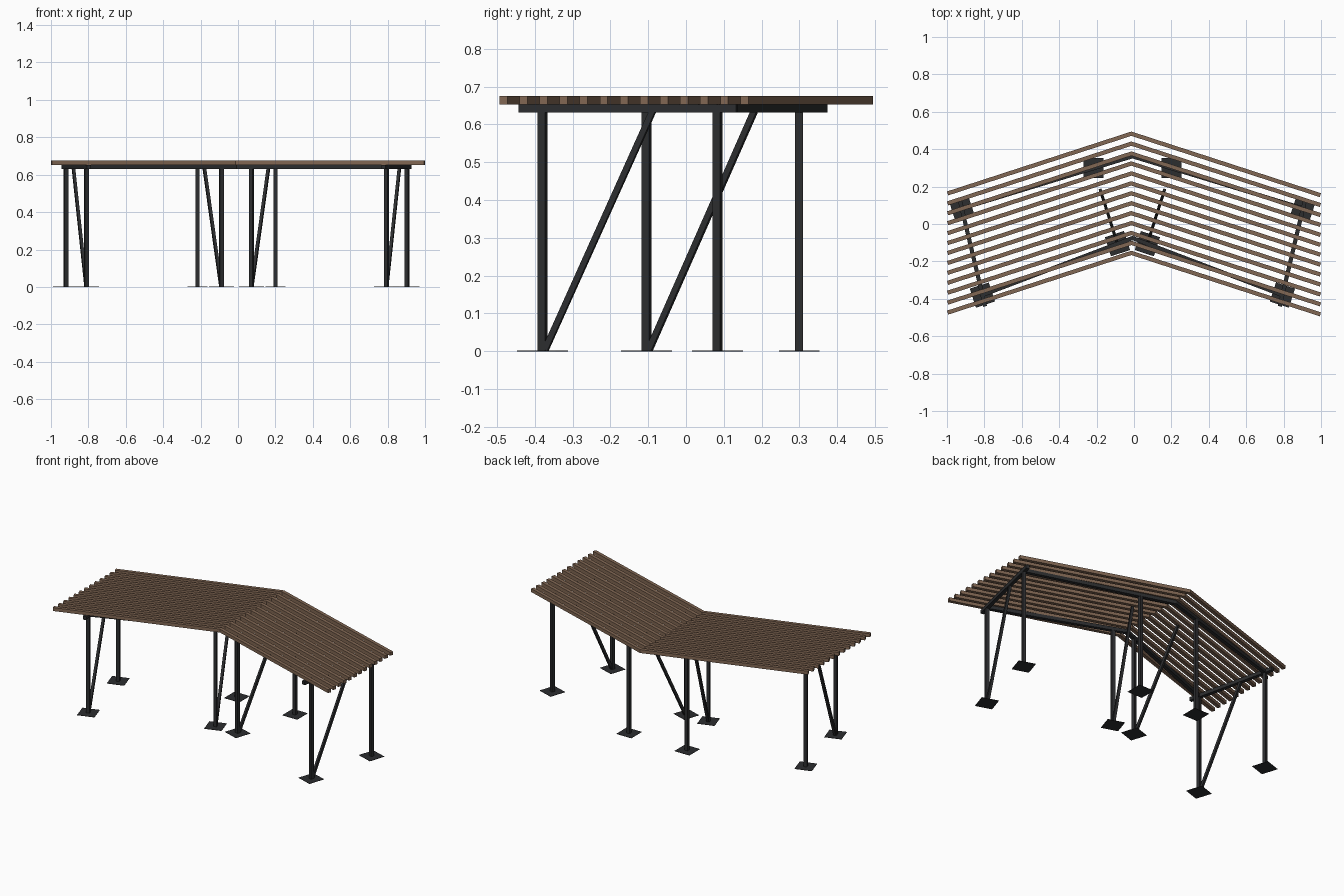
import bpy, bmesh, math
from mathutils import Vector

cube = bpy.data.objects.get("Cube")
if cube:
    bpy.data.objects.remove(cube, do_unlink=True)


def make_material(name, rgb):
    mat = bpy.data.materials.new(name)
    mat.use_nodes = True
    mat.diffuse_color = (*rgb, 1)
    mat.node_tree.nodes["Principled BSDF"].inputs["Base Color"].default_value = (*rgb, 1)
    return mat


wood = make_material("brown wood", (0.22, 0.135, 0.087))
steel = make_material("dark steel", (0.025, 0.026, 0.028))


def finish(name, bm, mat):
    bmesh.ops.recalc_face_normals(bm, faces=bm.faces)
    mesh = bpy.data.meshes.new(name)
    bm.to_mesh(mesh)
    bm.free()
    mesh.materials.append(mat)
    obj = bpy.data.objects.new(name, mesh)
    bpy.context.collection.objects.link(obj)
    return obj


def bar(name, start, end, size, mat, turn=0.0):
    """Square bar between two points; turn spins an upright bar."""
    start, end = Vector(start), Vector(end)
    bm = bmesh.new()
    bmesh.ops.create_cube(bm, size=1)
    bmesh.ops.scale(bm, vec=(size, size, (end - start).length), verts=bm.verts)
    obj = finish(name, bm, mat)
    obj.location = (start + end) / 2
    along = (end - start).normalized()
    if along.z > 0.999:
        obj.rotation_euler.z = turn
    else:
        obj.rotation_euler = along.to_track_quat("Z", "Y").to_euler()
    return obj


def chevron(name, path, width, z0, z1, mat):
    """Flat strip along a three point path with a mitred middle."""
    a, b, c = (Vector(p) for p in path)
    n1 = (b - a).normalized().orthogonal()
    n2 = (c - b).normalized().orthogonal()
    mid = (n1 + n2).normalized()
    offsets = (n1, mid / mid.dot(n1), n2)
    bm = bmesh.new()
    rings = []
    for p, n in zip((a, b, c), offsets):
        lo, hi = p - n * width / 2, p + n * width / 2
        rings.append([bm.verts.new((*q, z)) for q, z in
                      ((lo, z0), (hi, z0), (hi, z1), (lo, z1))])
    for r, s in zip(rings, rings[1:]):
        for i in range(4):
            j = (i + 1) % 4
            bm.faces.new((r[i], r[j], s[j], s[i]))
    bm.faces.new(rings[0])
    bm.faces.new(rings[-1])
    return finish(name, bm, mat)


ANGLE = math.radians(18)
SLOPE = math.tan(ANGLE)
BEAM_LOW, BEAM_TOP, ROOF_TOP = 0.631, 0.653, 0.675
FRAME_X = -0.0085
POST = 0.021

# Roof slats, each bent at the middle
SLATS, PITCH, BEND_X, END_X = 13, 0.0531, -0.014, 0.9966
for i in range(SLATS):
    y = -0.1545 + i * PITCH
    chevron(f"roof_slat_{i + 1}",
            [(-END_X, y - SLOPE * (END_X + BEND_X)), (BEND_X, y),
             (END_X, y - SLOPE * (END_X - BEND_X))],
            0.022, BEAM_TOP, ROOF_TOP, wood)

# Post positions: distance from the frame's middle, and depth
OUTER_FRONT, OUTER_BACK = Vector((0.802, -0.38)), Vector((0.912, 0.083))
INNER_FRONT, INNER_BACK = Vector((0.08, -0.105)), Vector((0.209, 0.299))


def place(p, side, z):
    return Vector((FRAME_X + side * p.x, p.y, z))


# Long bent beams under the slats
for name, outer, apex_y in (("front_beam", OUTER_FRONT, -0.075),
                            ("back_beam", OUTER_BACK, 0.362)):
    chevron(name, [(FRAME_X - outer.x, outer.y), (FRAME_X, apex_y),
                   (FRAME_X + outer.x, outer.y)],
            0.022, BEAM_LOW, BEAM_TOP, steel)

for side, label in ((-1, "right"), (1, "left")):
    # Posts with foot plates
    for name, p, turned in (("outer_front", OUTER_FRONT, 1), ("outer_back", OUTER_BACK, 1),
                            ("inner_front", INNER_FRONT, 1), ("inner_back", INNER_BACK, 0)):
        turn = -side * ANGLE * turned
        bar(f"{label}_{name}_post", place(p, side, 0), place(p, side, BEAM_LOW + 0.002),
            POST, steel, turn)
        plate = bar(f"{label}_{name}_foot_plate", place(p, side, 0), place(p, side, 0.002),
                    0.107, steel, turn)

    # Diagonal braces leaning back from the front posts
    for name, front, back in (("outer", OUTER_FRONT, OUTER_BACK),
                              ("inner", INNER_FRONT, INNER_BACK)):
        way = (back - front).normalized()
        bar(f"{label}_{name}_brace", place(front + way * 0.008, side, 0.004),
            place(front + way * 0.3, side, BEAM_LOW + 0.004), 0.016, steel)

    # End beam running past both outer posts
    way = (OUTER_BACK - OUTER_FRONT).normalized()
    bar(f"{label}_end_beam",
        place(OUTER_FRONT - way * 0.062, side, (BEAM_LOW + BEAM_TOP) / 2),
        place(OUTER_BACK + way * 0.053, side, (BEAM_LOW + BEAM_TOP) / 2),
        BEAM_TOP - BEAM_LOW, steel)
